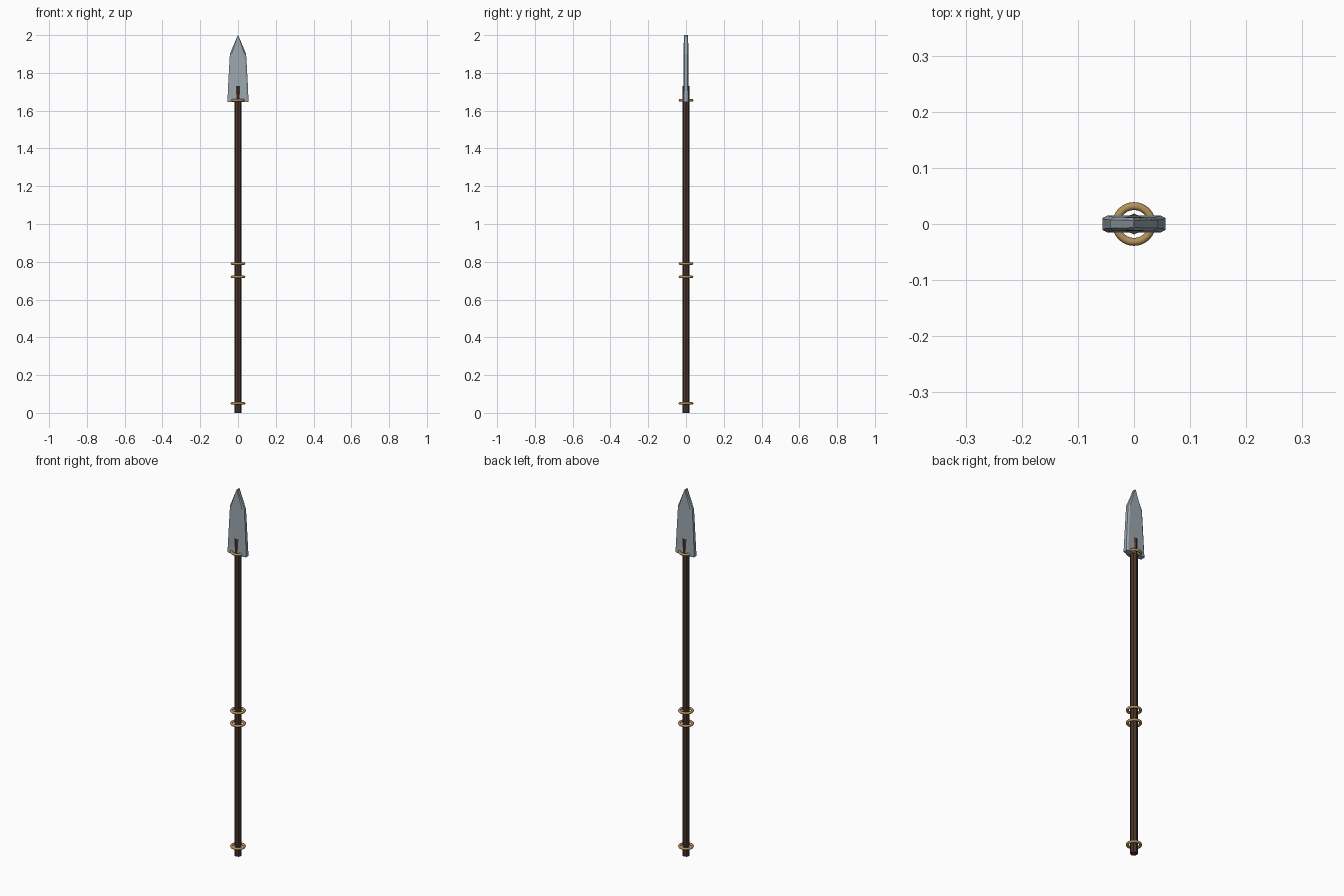
import bpy, bmesh, math

if "Cube" in bpy.data.objects:
    bpy.data.objects.remove(bpy.data.objects["Cube"])


def material(name, rgb):
    m = bpy.data.materials.new(name)
    m.diffuse_color = (*rgb, 1)
    m.use_nodes = True
    m.node_tree.nodes["Principled BSDF"].inputs["Base Color"].default_value = m.diffuse_color
    return m


wood = material("dark_wood", (0.07, 0.035, 0.025))
brass = material("brass", (0.45, 0.28, 0.1))
steel = material("steel", (0.33, 0.39, 0.43))

# Octagonal shaft, running up into the blade
bpy.ops.mesh.primitive_cylinder_add(vertices=8, radius=0.0185, depth=1.73, location=(0, 0, 0.865))
shaft = bpy.context.object
shaft.name = "shaft"
shaft.data.materials.append(wood)

# Loose brass rings: butt, two grip rings, blade collar
rings = {"butt_ring": 0.05, "lower_grip_ring": 0.72, "upper_grip_ring": 0.79, "collar_ring": 1.655}
for name, z in rings.items():
    bpy.ops.mesh.primitive_torus_add(major_radius=0.032, minor_radius=0.007, major_segments=24,
                                     minor_segments=10, location=(0, 0, z))
    ring = bpy.context.object
    ring.name = name
    ring.data.materials.append(brass)
    bpy.ops.object.shade_smooth_by_angle(angle=math.radians(40))

# Blade: chamfered sections (z, half width, half thickness) lofted to a point
sections = [(1.645, 0.056, 0.0155), (1.74, 0.052, 0.0135), (1.90, 0.043, 0.0125), (2.0, 0.001, 0.0115)]
bm = bmesh.new()
loops = []
for z, w, t in sections:
    c = min(0.009, w * 0.5)
    e = t - 0.005
    pts = [(w, -e), (w, e), (w - c, t), (-w + c, t), (-w, e), (-w, -e), (-w + c, -t), (w - c, -t)]
    loops.append([bm.verts.new((x, y, z)) for x, y in pts])
for a, b in zip(loops, loops[1:]):
    for i in range(8):
        j = (i + 1) % 8
        bm.faces.new((a[i], a[j], b[j], b[i]))
bm.faces.new(loops[0])
bm.faces.new(loops[-1])
bmesh.ops.recalc_face_normals(bm, faces=bm.faces)
mesh = bpy.data.meshes.new("blade")
bm.to_mesh(mesh)
bm.free()
mesh.materials.append(steel)
blade = bpy.data.objects.new("blade", mesh)
bpy.context.collection.objects.link(blade)
